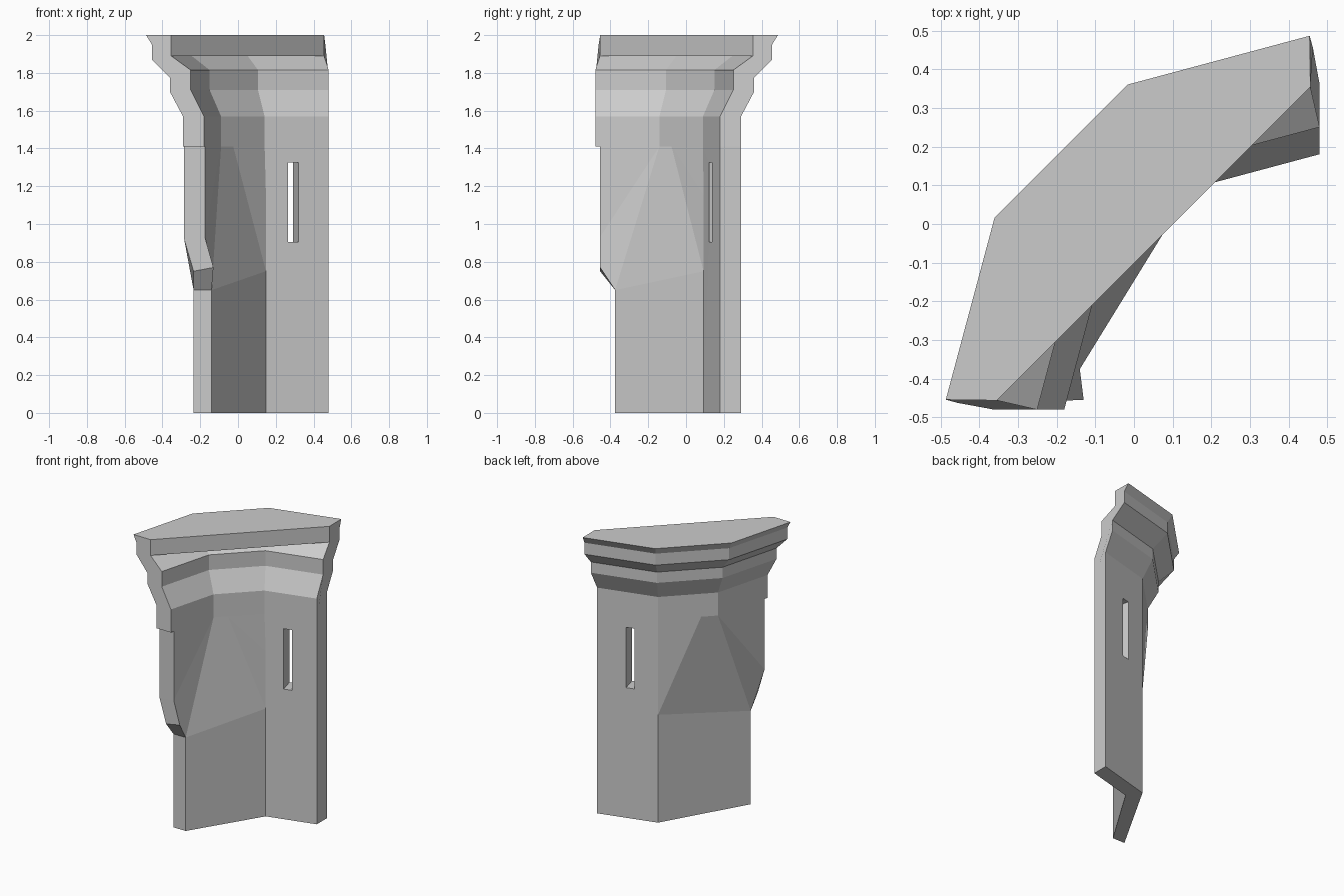
import bpy, bmesh, math

if "Cube" in bpy.data.objects:
    bpy.data.objects.remove(bpy.data.objects["Cube"])

# Quarter of a 12-sided tower; all rings share this centre
CX, CY = 0.456, -0.456
C15, S15 = math.cos(math.radians(15)), math.sin(math.radians(15))
R_OUT, R_IN, Z_RING = 0.741, 0.63, 1.41


def polar(r, deg, z):
    a = math.radians(deg)
    return (CX + r * math.cos(a), CY + r * math.sin(a), z)


def end_point(r, z, extend=True):
    """Right-hand end of a ring, run on to the trimmed wall end."""
    x, y, _ = polar(r, 90, z)
    t = min(0.024 / C15, 0.5646 - x * C15 - y * S15) if extend else 0
    return (x + t * C15, y + t * S15, z)


def mirror(p):
    return (-p[1], -p[0], p[2])


def ring(r, z, extend=True):
    e = end_point(r, z, extend)
    return [e, polar(r, 120, z), polar(r, 150, z), mirror(e)]


def make_object(name, faces):
    bm = bmesh.new()
    for f in faces:
        bm.faces.new([bm.verts.new(p) for p in f])
    bmesh.ops.remove_doubles(bm, verts=bm.verts, dist=0.0005)
    bmesh.ops.recalc_face_normals(bm, faces=bm.faces)
    me = bpy.data.meshes.new(name)
    bm.to_mesh(me)
    bm.free()
    ob = bpy.data.objects.new(name, me)
    bpy.context.collection.objects.link(ob)


# Cornice: profile from the inner ledge, down, under and out to the top edge
profile = [(0.81, 1.89), (0.70, 1.815), (0.70, 1.71), (R_IN, 1.57), (R_IN, Z_RING),
           (R_OUT, Z_RING), (R_OUT, 1.57), (0.81, 1.70), (0.81, 1.775),
           (0.91, 1.87), (0.91, 1.95), (0.943, 2.0)]
rings = [ring(r, z, extend=i > 0) for i, (r, z) in enumerate(profile)]
lip = ring(0.81, 2.0, False)
faces = []
for i, (a, b) in enumerate(zip(rings, rings[1:])):
    if i == 4:
        continue  # open where it sits on the wall
    for k in range(3):
        faces.append([a[k], a[k + 1], b[k + 1], b[k]])
for k in (0, 3):
    faces.append([r[k] for r in rings] + [lip[k]])
# underside of the small overhang at the left end
faces.append([rings[4][3], rings[5][3], polar(R_OUT, 180, Z_RING), polar(R_IN, 180, Z_RING)])
# Top plate: underside, straight front edge, top
faces.append(rings[0])
faces.append([rings[0][0], rings[0][3], lip[3], lip[0]])
faces.append(rings[-1] + [lip[3], lip[0]])
make_object("cornice_and_top_plate", faces)


# Wall: one sheet of named points, each with an outer and an inner position
def both(deg, z):
    return polar(R_OUT, deg, z), polar(R_IN, deg, z)


def slot(x, z):
    y = 0.0896 + (x - 0.141) * S15 / C15
    d = (R_OUT - R_IN) * C15
    return (x - d * S15, y + d * C15, z), (x, y, z)


def corner(z):
    return polar(R_OUT, 120, z), (0.148, 0.093, z)


def mid(r):
    a, b = polar(r, 120, Z_RING), polar(r, 150, Z_RING)
    return tuple(p + (q - p) * 0.72 for p, q in zip(a, b))


pts = {
    "c0": (end_point(R_OUT, 0), end_point(R_IN, 0)),
    "c1": (end_point(R_OUT, Z_RING), end_point(R_IN, Z_RING)),
    "v0": corner(0), "v1": corner(0.75), "v2": corner(1.15), "v3": both(120, Z_RING),
    "s00": slot(0.265, 0.905), "s10": slot(0.32, 0.905),
    "s01": slot(0.265, 1.325), "s11": slot(0.32, 1.325),
    "m": (mid(R_OUT), mid(R_IN)),
    "b": both(150, Z_RING), "a": both(180, Z_RING),
    "e0": ((-0.235, -0.375, 0), (-0.14, -0.375, 0)),
    "e1": ((-0.235, -0.375, 0.65), (-0.14, -0.375, 0.65)),
    "l1": ((-0.235, -0.455, 0.75), (-0.13, -0.455, 0.77)),
    "l2": ((-0.285, -0.456, 0.92), (-0.175, -0.456, 0.93)),
}
sheet = ["v0 c0 s10 s00", "c0 c1 s11 s10", "c1 v3 s01 s11", "v3 v2 v1 v0 s00 s01",
         "v0 v1 e1 e0", "v1 v2 m", "v1 m b e1", "v2 v3 m", "e1 l1 l2 b", "l2 a b"]
sheet = [s.split() for s in sheet]
top = {"c1", "v3", "m", "b", "a"}
faces, count = [], {}
for f in sheet:
    for side in (0, 1):
        faces.append([pts[n][side] for n in f])
    for p, q in zip(f, f[1:] + f[:1]):
        count.setdefault(frozenset((p, q)), []).append((p, q))
# close the ends, underside and slot sides, leaving the joint to the cornice open
for key, uses in count.items():
    if len(uses) == 1 and not key <= top:
        p, q = uses[0]
        faces.append([pts[p][0], pts[q][0], pts[q][1], pts[p][1]])
make_object("tower_wall", faces)
